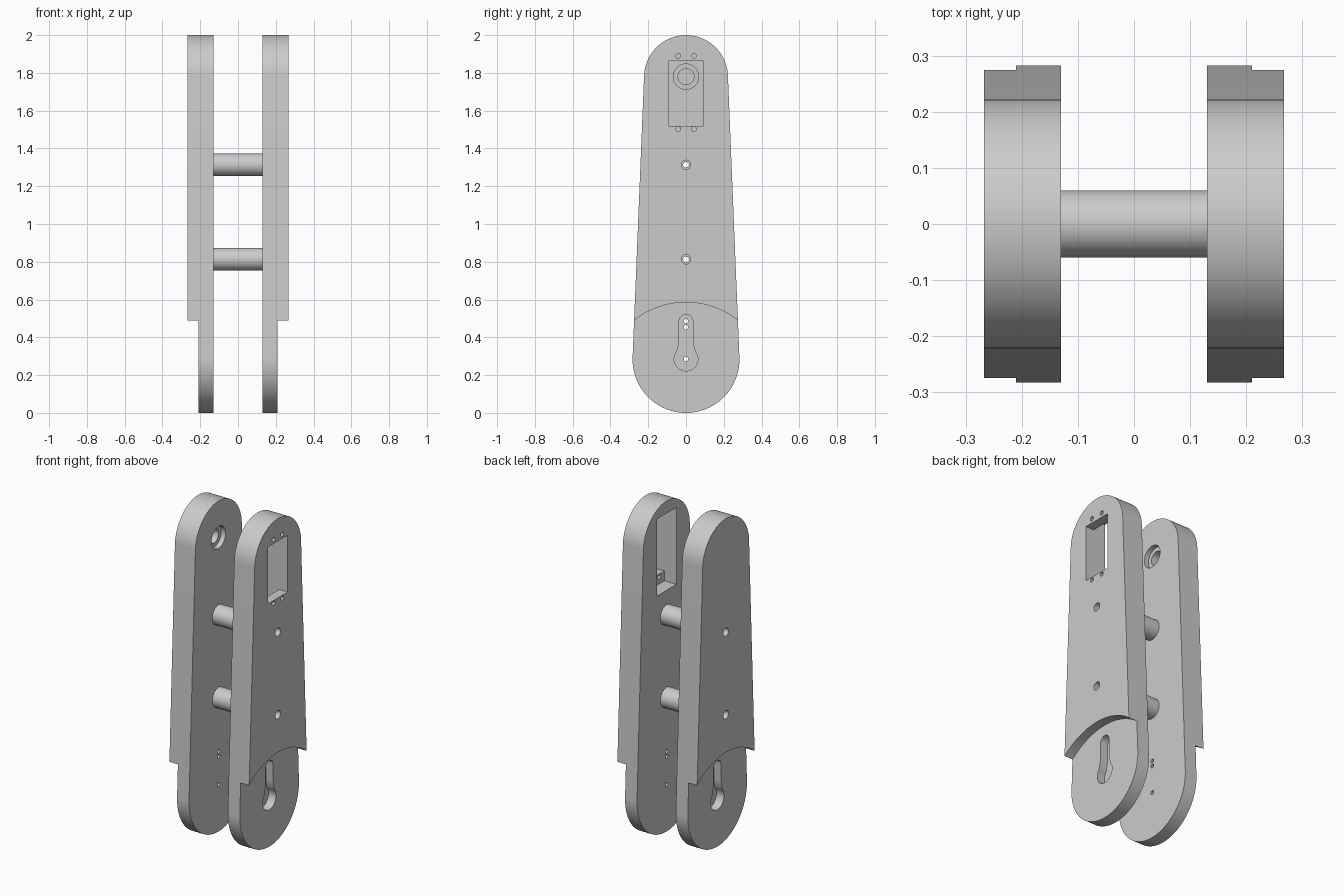
import bpy, bmesh
from math import cos, sin, pi, asin, sqrt, radians

cube = bpy.data.objects.get("Cube")
if cube:
    bpy.data.objects.remove(cube, do_unlink=True)

grey = bpy.data.materials.new("light_grey")
grey.use_nodes = True
grey.diffuse_color = (0.6, 0.6, 0.6, 1)
grey.node_tree.nodes["Principled BSDF"].inputs["Base Color"].default_value = (0.6, 0.6, 0.6, 1)

# Layer positions along x, measured outward from the middle
INNER, STEP, OUTER = 0.13, 0.21, 0.267
BOTTOM_Z, BOTTOM_R = 0.283, 0.283
TOP_Z, TOP_R = 1.778, 0.222
ROD_HEIGHTS = (0.813, 1.313)


def arc(z, r, start, end, n=32):
    """Points (y, z) on an arc centred on the mid plane."""
    return [(r * cos(start + (end - start) * i / n),
             z + r * sin(start + (end - start) * i / n)) for i in range(n + 1)]


def circle(y, z, r, n=32):
    return [(y + r * cos(2 * pi * i / n), z + r * sin(2 * pi * i / n)) for i in range(n)]


def box(half, z0, z1):
    return [(-half, z0), (half, z0), (half, z1), (-half, z1)]


def prism(name, points, x0, x1):
    """Extrude a (y, z) outline along x."""
    bm = bmesh.new()
    face = bm.faces.new([bm.verts.new((x0, y, z)) for y, z in points])
    ext = bmesh.ops.extrude_face_region(bm, geom=[face])
    moved = [v for v in ext["geom"] if isinstance(v, bmesh.types.BMVert)]
    bmesh.ops.translate(bm, verts=moved, vec=(x1 - x0, 0, 0))
    bmesh.ops.recalc_face_normals(bm, faces=bm.faces)
    mesh = bpy.data.meshes.new(name)
    bm.to_mesh(mesh)
    bm.free()
    mesh.materials.append(grey)
    obj = bpy.data.objects.new(name, mesh)
    bpy.context.collection.objects.link(obj)
    return obj


def activate(obj):
    bpy.ops.object.select_all(action="DESELECT")
    obj.select_set(True)
    bpy.context.view_layer.objects.active = obj


def cut(obj, points, x0, x1):
    """Subtract an extruded outline from obj."""
    cutter = prism("cutter", points, x0, x1)
    cutter.hide_render = True
    mod = obj.modifiers.new("cut", "BOOLEAN")
    mod.operation = "DIFFERENCE"
    mod.solver = "EXACT"
    mod.object = cutter
    activate(obj)
    bpy.ops.object.modifier_apply(modifier=mod.name)
    bpy.data.objects.remove(cutter, do_unlink=True)


def smooth(obj):
    activate(obj)
    bpy.ops.object.shade_smooth_by_angle(angle=radians(30))


# Outlines: tapered plate, curved step, keyhole
lean = asin((BOTTOM_R - TOP_R) / (TOP_Z - BOTTOM_Z))
plate_outline = (arc(TOP_Z, TOP_R, lean, pi - lean, 48)
                 + arc(BOTTOM_Z, BOTTOM_R, pi - lean, 2 * pi + lean, 48))
step_z, step_r = 0.14, 0.445
spread = asin(0.35 / step_r)
step_outline = arc(step_z, step_r, pi / 2 - spread, pi / 2 + spread) + [(-0.35, -0.1), (0.35, -0.1)]
keyhole = (arc(0.483, 0.037, 0, pi, 16)
           + [(-0.037, 0.38), (-0.041, 0.355)]
           + arc(0.285, 0.063, radians(140), radians(400))
           + [(0.041, 0.355), (0.037, 0.38)])


def arm_plate(name, s):
    plate = prism(name, plate_outline, s * INNER, s * OUTER)
    cut(plate, step_outline, s * STEP, s * 0.4)
    # Keyhole pocket and its small fixing holes
    cut(plate, keyhole, s * 0.16, s * 0.25)
    for z in (0.285, 0.453, 0.485):
        cut(plate, circle(0, z, 0.012, 16), s * 0.1, s * 0.2)
    # Bolt holes in line with the rods
    for z in ROD_HEIGHTS:
        cut(plate, circle(0, z, 0.025, 24), s * 0.1, s * 0.3)
    return plate


# Plate with the motor window
left_plate = arm_plate("left_arm_plate", 1)
cut(left_plate, box(0.093, 1.46, 1.925), 0.1, STEP)
cut(left_plate, box(0.093, 1.52, 1.863), 0.15, 0.3)
for y in (-0.042, 0.042):
    for z in (1.503, 1.89):
        cut(left_plate, circle(y, z, 0.013, 16), 0.15, 0.3)
smooth(left_plate)

# Plate with the stepped bearing recess
right_plate = arm_plate("right_arm_plate", -1)
cut(right_plate, circle(0, 1.78, 0.067, 40), -0.1, -0.16)
cut(right_plate, circle(0, 1.78, 0.042, 32), -0.1, -0.21)
smooth(right_plate)

# Hollow spacer rods
for label, z in zip(("lower", "upper"), ROD_HEIGHTS):
    rod = prism(label + "_spacer_rod", circle(0, z, 0.06, 40), -INNER, INNER)
    cut(rod, circle(0, z, 0.015, 24), -0.2, 0.2)
    smooth(rod)
